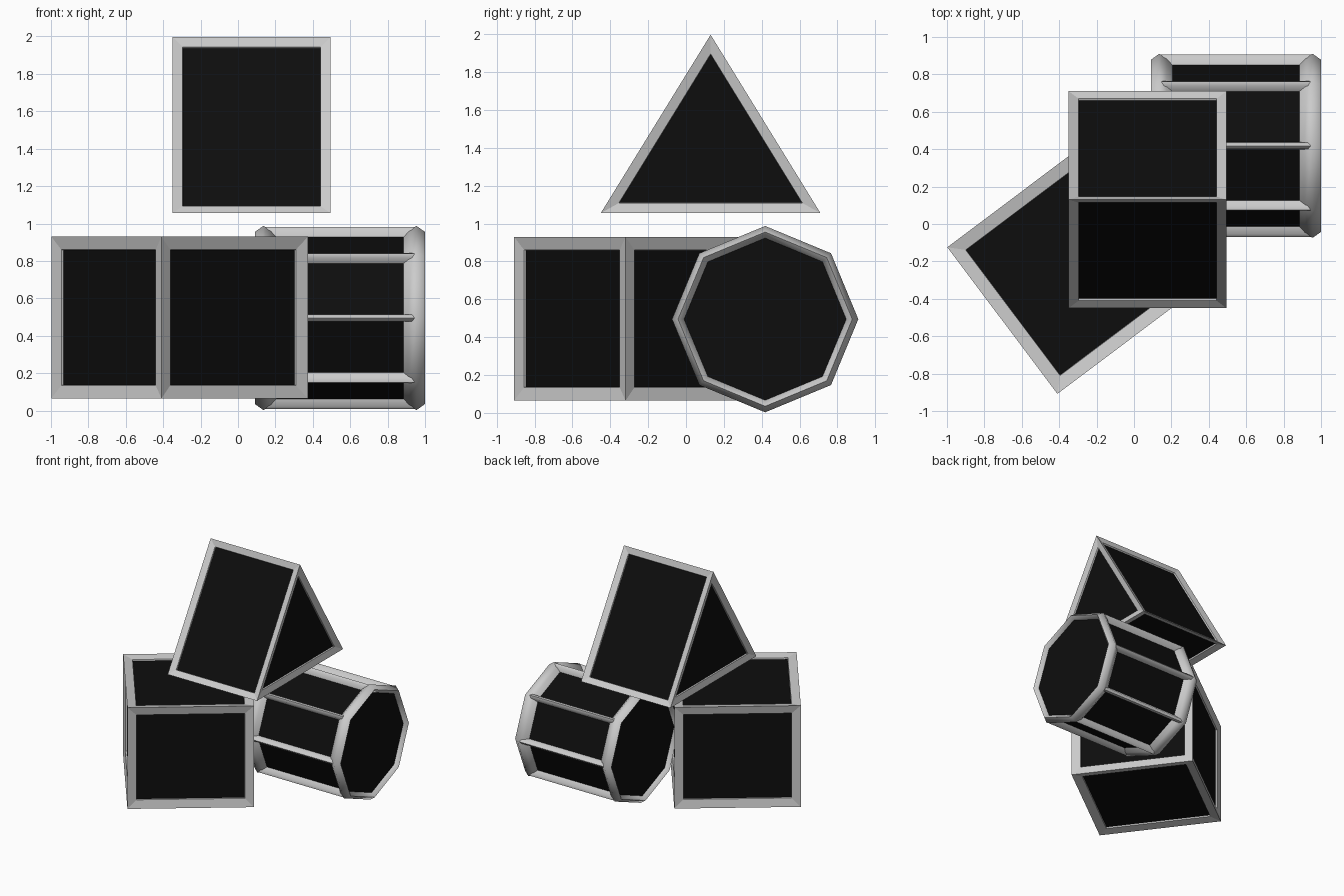
import bpy, bmesh
from math import sin, cos, pi, atan2
from mathutils import Matrix

if "Cube" in bpy.data.objects:
    bpy.data.objects.remove(bpy.data.objects["Cube"])

black = bpy.data.materials.new("black_panel")
black.diffuse_color = (0.004, 0.004, 0.004, 1)
black.use_nodes = True
black.node_tree.nodes["Principled BSDF"].inputs["Base Color"].default_value = black.diffuse_color
grey = bpy.data.materials.new("grey_frame")
grey.diffuse_color = (0.8, 0.8, 0.8, 1)
grey.use_nodes = True
grey.node_tree.nodes["Principled BSDF"].inputs["Base Color"].default_value = grey.diffuse_color


def finish(name, bm, mats):
    bmesh.ops.recalc_face_normals(bm, faces=bm.faces)
    me = bpy.data.meshes.new(name)
    bm.to_mesh(me)
    bm.free()
    for m in mats:
        me.materials.append(m)
    ob = bpy.data.objects.new(name, me)
    bpy.context.collection.objects.link(ob)
    return ob


def prism(bm, profile, half, matrix):
    """Extrude a closed (u, v) profile along local x, from -half to half."""
    a = [bm.verts.new(matrix @ Matrix.Translation((-half, u, v)).translation) for u, v in profile]
    b = [bm.verts.new(matrix @ Matrix.Translation((half, u, v)).translation) for u, v in profile]
    n = len(profile)
    faces = [bm.faces.new(a[::-1]), bm.faces.new(b)]
    for i in range(n):
        j = (i + 1) % n
        faces.append(bm.faces.new((a[i], a[j], b[j], b[i])))
    return faces


def framed_block(name, profile, half, matrix, width):
    """Solid whose faces are sunken black panels inside a grey frame."""
    bm = bmesh.new()
    faces = prism(bm, profile, half, matrix)
    bmesh.ops.recalc_face_normals(bm, faces=bm.faces)
    # sloping frame, then a short step down to the panel
    bmesh.ops.inset_individual(bm, faces=faces, thickness=width, depth=-0.014, use_even_offset=True)
    bmesh.ops.inset_individual(bm, faces=faces, thickness=0.002, depth=-0.012, use_even_offset=True)
    for f in faces:
        f.material_index = 1
    return finish(name, bm, (grey, black))


# Turned square box
h, z0, z1 = 0.49, 0.065, 0.93
framed_block("box", [(-h, z0), (h, z0), (h, z1), (-h, z1)], h,
             Matrix.Translation((-0.312, -0.222, 0)) @ Matrix.Rotation(atan2(0.59, 0.785), 4, 'Z'), 0.07)

# Triangular prism on top
framed_block("wedge", [(-0.45, 1.055), (0.71, 1.055), (0.13, 1.997)], 0.4225,
             Matrix.Translation((0.0725, 0, 0)), 0.053)

# Eight-sided drum lying along x
place = Matrix.Translation((0.545, 0.418, 0.495))
octagon = [(0.44 * sin(i * pi / 4), 0.44 * cos(i * pi / 4)) for i in range(8)]
bm = bmesh.new()
prism(bm, octagon, 0.425, place)
finish("drum_core", bm, (black,))

# Long bars on the drum corners
bar = [(-0.02, 0.42), (-0.018, 0.472), (0, 0.487), (0.018, 0.472), (0.02, 0.42)]
bm = bmesh.new()
for i in range(8):
    prism(bm, bar, 0.4, place @ Matrix.Rotation(i * pi / 4, 4, 'X'))
bars = finish("drum_bars", bm, (grey,))

# Rims around both ends of the drum
section = [(0.335, 0.435), (0.37, 0.472), (0.41, 0.492), (0.455, 0.46), (0.42, 0.423)]
bm = bmesh.new()
for side in (-1, 1):
    loops = []
    for i in range(8):
        a = i * pi / 4
        loops.append([bm.verts.new(place @ Matrix.Translation((side * x, r * sin(a), r * cos(a))).translation)
                      for x, r in section])
    for i in range(8):
        p, q = loops[i], loops[(i + 1) % 8]
        for k in range(5):
            m = (k + 1) % 5
            bm.faces.new((p[k], p[m], q[m], q[k]))
rims = finish("drum_rims", bm, (grey,))

# Soft shading on the drum frame
for ob in (bars, rims):
    bpy.ops.object.select_all(action='DESELECT')
    ob.select_set(True)
    bpy.context.view_layer.objects.active = ob
    bpy.ops.object.shade_smooth_by_angle(angle=1.1)
